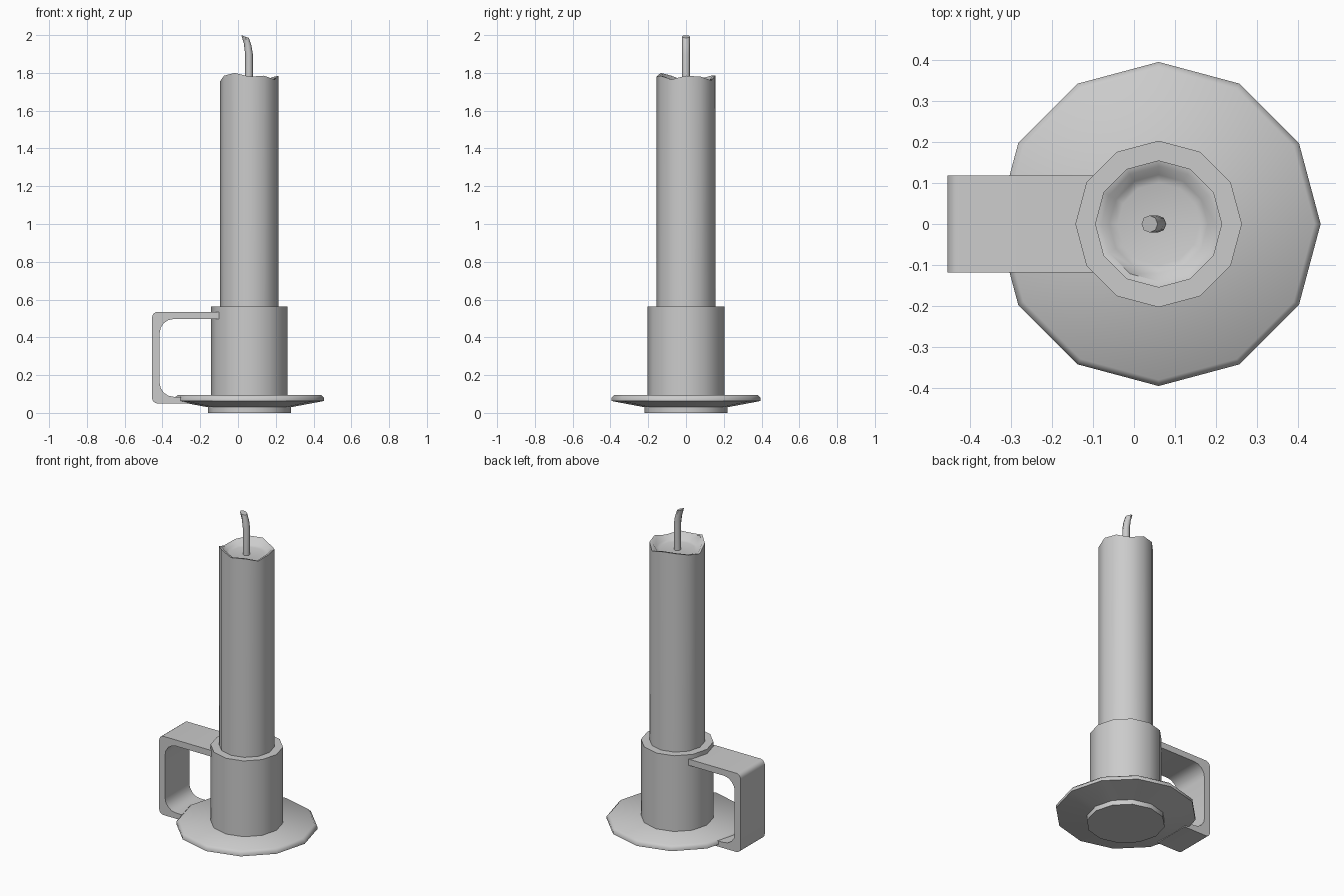
import bpy, bmesh, math
from math import radians, cos, sin

if "Cube" in bpy.data.objects:
    bpy.data.objects.remove(bpy.data.objects["Cube"])

AXIS = 0.06   # x of the candle axis
SIDES = 12


def finish(name, bm, angle=50):
    bmesh.ops.recalc_face_normals(bm, faces=bm.faces[:])
    me = bpy.data.meshes.new(name)
    bm.to_mesh(me)
    bm.free()
    ob = bpy.data.objects.new(name, me)
    bpy.context.collection.objects.link(ob)
    bpy.ops.object.select_all(action='DESELECT')
    ob.select_set(True)
    bpy.context.view_layer.objects.active = ob
    bpy.ops.object.shade_smooth_by_angle(angle=radians(angle))
    return ob


def lathe(name, profile, wave=None):
    """Revolve (radius, z) points; wave maps profile index -> z offset per side."""
    bm = bmesh.new()
    rings = []
    for k, (r, z) in enumerate(profile):
        ring = []
        for i in range(SIDES):
            a = 2 * math.pi * i / SIDES
            dz = wave[k][i] if wave and k in wave else 0
            ring.append(bm.verts.new((AXIS + r * cos(a), r * sin(a), z + dz)))
        rings.append(ring)
    for lo, hi in zip(rings, rings[1:]):
        for i in range(SIDES):
            j = (i + 1) % SIDES
            bm.faces.new((lo[i], lo[j], hi[j], hi[i]))
    bm.faces.new(rings[0][::-1])
    bm.faces.new(rings[-1])
    return finish(name, bm)


def arc(cx, cz, r, start, end, steps=4):
    return [(cx + r * cos(radians(start + (end - start) * i / steps)),
             cz + r * sin(radians(start + (end - start) * i / steps)))
            for i in range(steps + 1)]


# drip plate with foot
lathe("drip_plate", [(0.22, 0), (0.22, 0.03), (0.395, 0.063), (0.395, 0.08),
                     (0.38, 0.095)])

# candle socket
lathe("socket", [(0.203, 0.085), (0.203, 0.562)])

# candle with a melted, uneven rim and a sunken top
melt = [0.005, 0.0, -0.02, 0.005, 0.005, -0.01, -0.025, 0.005, 0.02, 0.0, 0.005, -0.015]
lathe("candle", [(0.155, 0.5), (0.155, 1.78), (0.14, 1.777), (0.12, 1.748),
                 (0.10, 1.742)], {1: melt, 2: melt})

# square handle: rounded C profile extruded along y
outer, inner = 0.03, 0.075
x0, x1, z0, z1 = -0.455, -0.415, 0.05, 0.535
zi0, zi1 = 0.085, 0.497
profile = [(-0.09, z1)]
profile += arc(x0 + outer, z1 - outer, outer, 90, 180)
profile += arc(x0 + outer, z0 + outer, outer, 180, 270)
profile += [(-0.27, z0), (-0.27, zi0)]
profile += arc(x1 + inner, zi0 + inner, inner, 270, 180)
profile += arc(x1 + inner, zi1 - inner, inner, 180, 90)
profile += [(-0.09, zi1)]
bm = bmesh.new()
face = bm.faces.new([bm.verts.new((x, -0.118, z)) for x, z in profile])
res = bmesh.ops.extrude_face_region(bm, geom=[face])
bmesh.ops.translate(bm, vec=(0, 0.236, 0),
                    verts=[v for v in res["geom"] if isinstance(v, bmesh.types.BMVert)])
finish("handle", bm, 35)

# bent wick: tube swept along a short path in the xz plane
path = [(0.058, 1.735, 0), (0.058, 1.90, 8), (0.051, 1.95, 16), (0.038, 1.992, 20)]
bm = bmesh.new()
rings = []
for x, z, tilt in path:
    t = radians(tilt)
    rings.append([bm.verts.new((x + 0.021 * cos(a) * cos(t), 0.021 * sin(a),
                                z + 0.021 * cos(a) * sin(t)))
                  for a in [2 * math.pi * i / 8 for i in range(8)]])
# lean the rings so the tip is cut square to the wick, higher on its outer side
for ring, (x, z, tilt) in zip(rings, path):
    for v in ring:
        v.co.z = 2 * z - v.co.z
for lo, hi in zip(rings, rings[1:]):
    for i in range(8):
        j = (i + 1) % 8
        bm.faces.new((lo[i], lo[j], hi[j], hi[i]))
bm.faces.new(rings[0][::-1])
bm.faces.new(rings[-1])
finish("wick", bm, 50)
